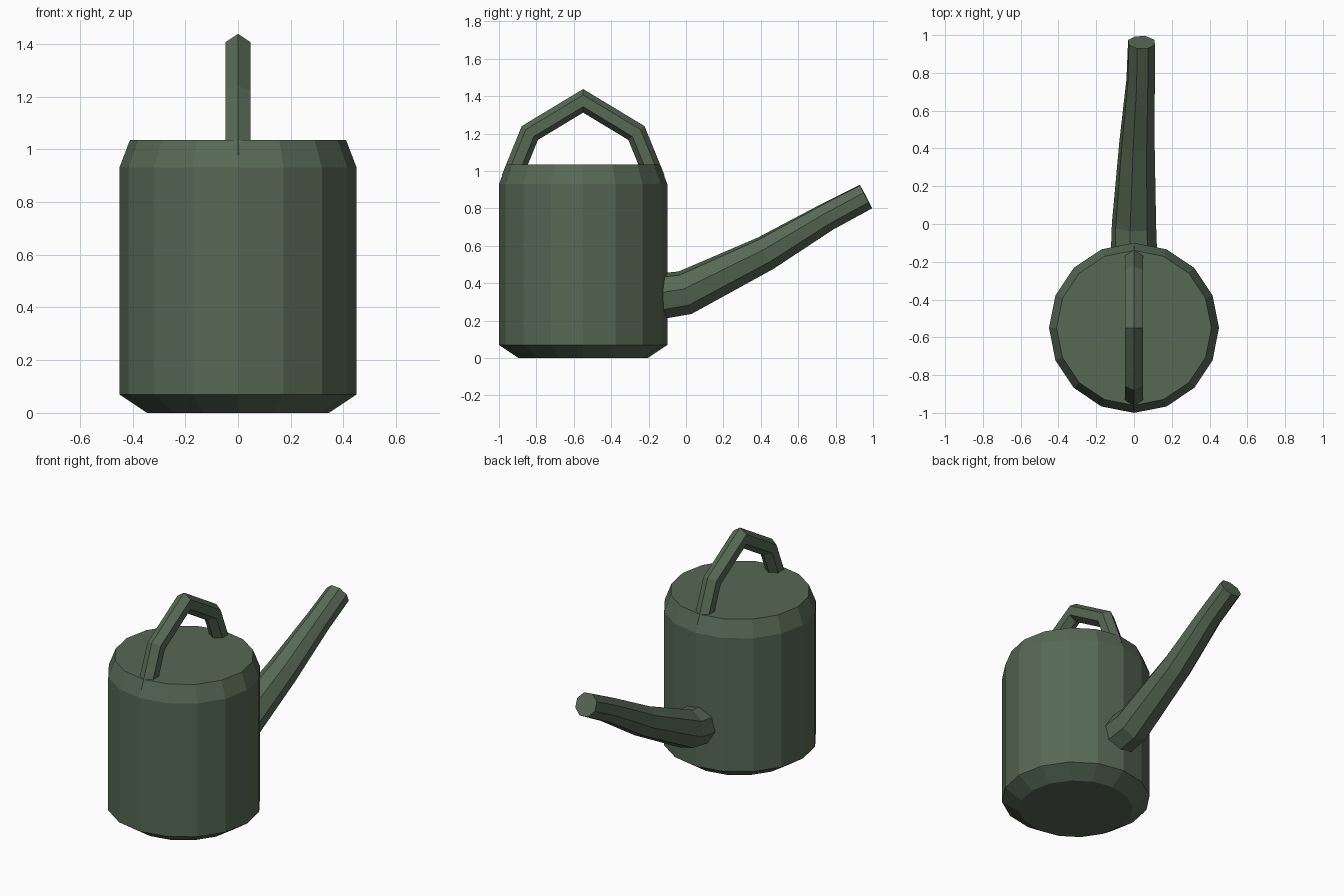
import bpy, bmesh
from math import sin, cos, pi, radians
from mathutils import Vector

cube = bpy.data.objects.get("Cube")
if cube:
    bpy.data.objects.remove(cube)

# Single painted metal colour
green = bpy.data.materials.new("dull_green")
green.use_nodes = True
green.diffuse_color = (0.095, 0.14, 0.09, 1)
green.node_tree.nodes["Principled BSDF"].inputs["Base Color"].default_value = green.diffuse_color


def loft(name, rings):
    """Skin a list of equal point rings and cap both ends."""
    bm = bmesh.new()
    loops = [[bm.verts.new(p) for p in ring] for ring in rings]
    n = len(loops[0])
    for a, b in zip(loops, loops[1:]):
        for i in range(n):
            j = (i + 1) % n
            bm.faces.new((a[i], a[j], b[j], b[i]))
    bm.faces.new(loops[0])
    bm.faces.new(loops[-1])
    bmesh.ops.recalc_face_normals(bm, faces=bm.faces)
    mesh = bpy.data.meshes.new(name)
    bm.to_mesh(mesh)
    bm.free()
    mesh.materials.append(green)
    obj = bpy.data.objects.new(name, mesh)
    bpy.context.collection.objects.link(obj)
    return obj


def tube(name, path, radii, sides, rolls):
    """Mitred tube along a path, with a radius and a roll at each knot."""
    pts = [Vector(p) for p in path]
    dirs = [(b - a).normalized() for a, b in zip(pts, pts[1:])]
    rings = []
    for k, p in enumerate(pts):
        before, after = dirs[max(k - 1, 0)], dirs[min(k, len(dirs) - 1)]
        t = (before + after).normalized()
        side = (Vector((1, 0, 0)) - t * t.x).normalized()
        up = side.cross(t) / t.dot(after)
        angles = [radians(rolls[k]) + 2 * pi * i / sides for i in range(sides)]
        rings.append([p + radii[k] * (cos(a) * side + sin(a) * up) for a in angles])
    return loft(name, rings)


# Body: sixteen-sided can with chamfered rims
BODY_Y = -0.55
profile = [(0.345, 0), (0.45, 0.07), (0.45, 0.93), (0.41, 1.035)]
loft("body", [[(r * cos(i * pi / 8), BODY_Y + r * sin(i * pi / 8), z) for i in range(16)]
              for r, z in profile])

# Handle: hexagonal bar, mirrored front to back about the body axis
half = [(-0.385, 0.957), (-0.285, 1.203)]
arch = half + [(0, 1.375)] + [(-y, z) for y, z in reversed(half)]
tube("handle", [(0, BODY_Y + y, z) for y, z in arch], [0.054] * 5, 6, [30] * 5)

# Spout: tapering octagonal pipe drifting slightly to the left
tube("spout",
     [(0, -0.25, 0.315), (0, -0.005, 0.349), (0.016, 0.425, 0.56),
      (0.035, 0.755, 0.755), (0.04, 0.962, 0.863)],
     [0.127, 0.119, 0.096, 0.078, 0.075], 8, [8, 10, 13, 16, 18])
